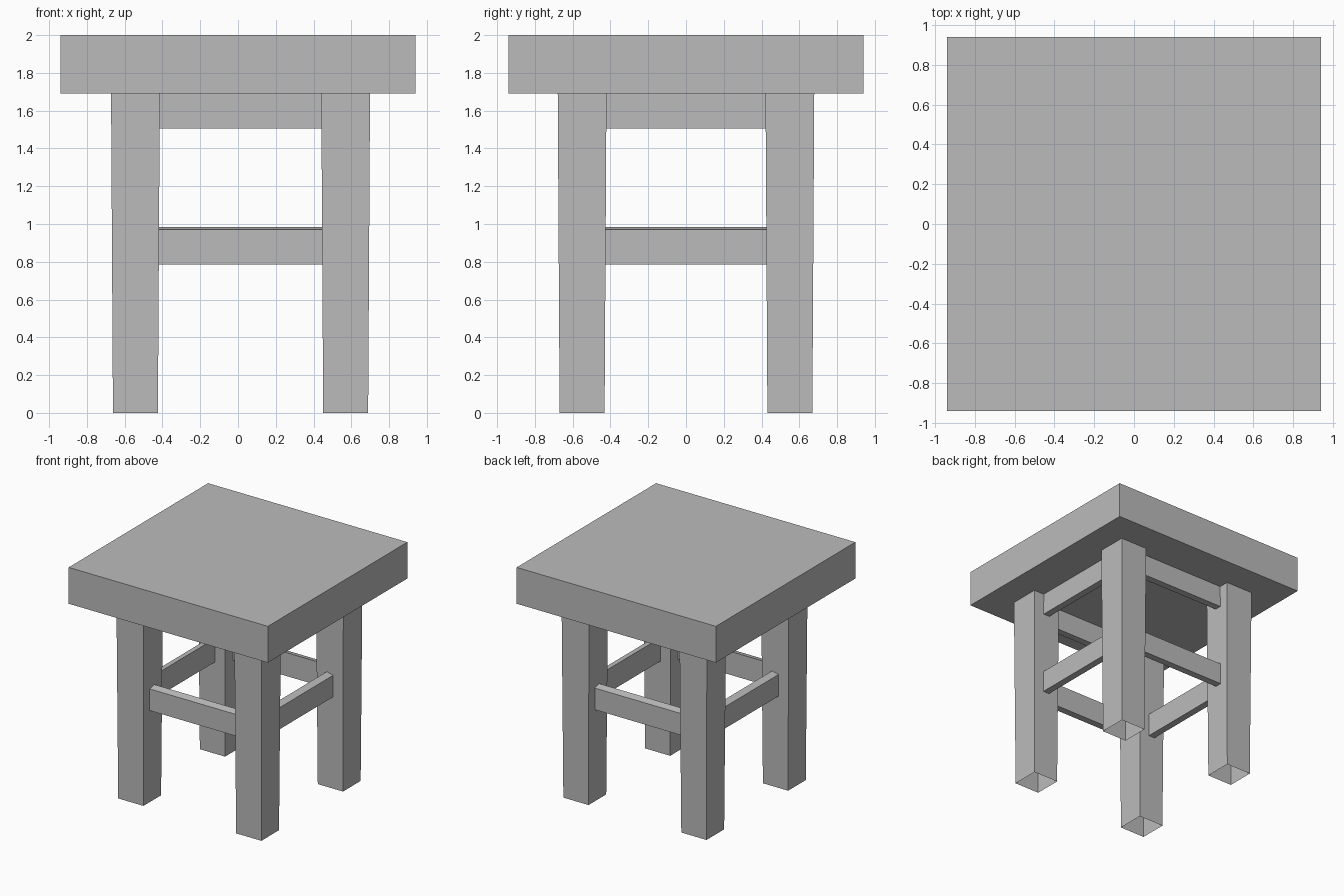
import bpy, bmesh
from mathutils import Matrix, Vector

cube = bpy.data.objects.get("Cube")
if cube:
    bpy.data.objects.remove(cube)

grey = bpy.data.materials.new("plain_grey")
grey.use_nodes = True
grey.diffuse_color = (0.5, 0.5, 0.5, 1)
grey.node_tree.nodes["Principled BSDF"].inputs["Base Color"].default_value = (0.5, 0.5, 0.5, 1)


def add_box(name, low, high, shape=None):
    """Box between two corners; shape may edit its bmesh."""
    low, high = Vector(low), Vector(high)
    bm = bmesh.new()
    bmesh.ops.create_cube(bm, size=1)
    bmesh.ops.transform(bm, verts=bm.verts, matrix=Matrix.Translation((low + high) / 2)
                        @ Matrix.Diagonal((*(high - low), 1)))
    if shape:
        shape(bm)
    mesh = bpy.data.meshes.new(name)
    bm.to_mesh(mesh)
    bm.free()
    mesh.materials.append(grey)
    obj = bpy.data.objects.new(name, mesh)
    bpy.context.collection.objects.link(obj)
    return obj


# Seat slab
SEAT_BOTTOM = 1.69
add_box("seat", (-0.94, -0.94, SEAT_BOTTOM), (0.94, 0.94, 2))


# Legs: hollow, open at the foot, narrowing slightly downwards
def add_leg(name, x, y, half=0.129, foot=0.119):
    def shape(bm):
        for v in bm.verts:
            if v.co.z < 0.1:
                v.co.x = x + (v.co.x - x) * foot / half
                v.co.y = y + (v.co.y - y) * foot / half
        bm.normal_update()
        caps = [f for f in bm.faces if abs(f.normal.z) > 0.9]
        bmesh.ops.delete(bm, geom=caps, context="FACES_ONLY")
    add_box(name, (x - half, y - half, 0), (x + half, y + half, SEAT_BOTTOM), shape)


LEG_X = {"right": -0.543, "left": 0.57}
LEG_Y = {"front": -0.55, "back": 0.55}
for side, x in LEG_X.items():
    for end, y in LEG_Y.items():
        add_leg(f"{end}_{side}_leg", x, y)


# Rails: the top slopes up towards the middle of the stool
def add_rail(name, axis, outer, bottom, height=0.185, depth=0.06, rise=0.015):
    inner = outer - depth if outer > 0 else outer + depth
    low, high = [-0.46, -0.46, bottom], [0.48, 0.48, bottom + height]
    low[axis], high[axis] = min(outer, inner), max(outer, inner)

    def shape(bm):
        for v in bm.verts:
            if v.co.z > bottom + height / 2 and abs(v.co[axis] - inner) < depth / 2:
                v.co.z += rise
    add_box(name, low, high, shape)


RAILS = {"front": (1, -0.592), "back": (1, 0.592), "right": (0, -0.575), "left": (0, 0.6)}
for side, (axis, outer) in RAILS.items():
    add_rail(f"{side}_stretcher", axis, outer, 0.785)
    # The apron runs round three sides only
    if side != "right":
        add_rail(f"{side}_apron", axis, outer, 1.505)
